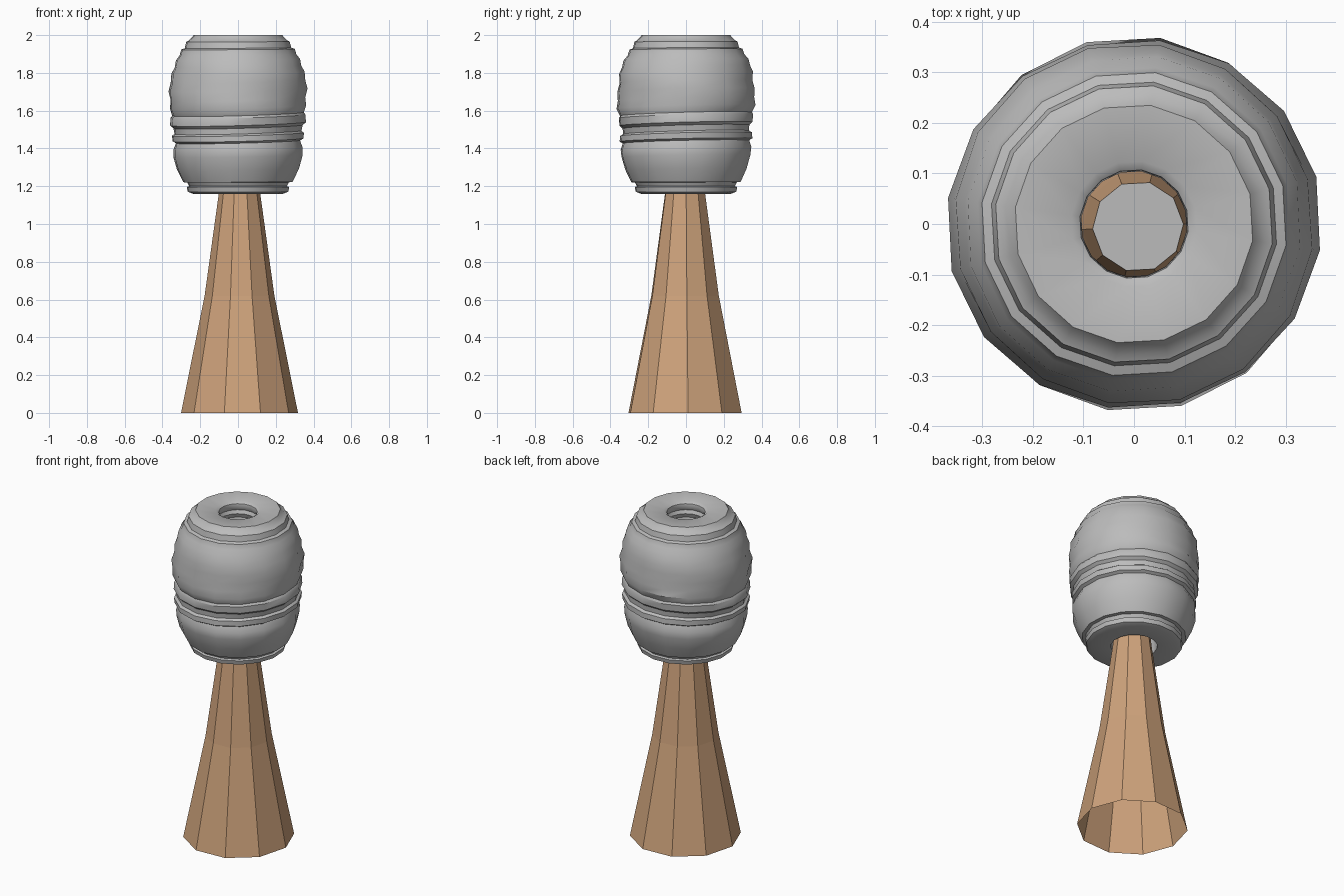
import bpy, bmesh, math

cube = bpy.data.objects.get("Cube")
if cube:
    bpy.data.objects.remove(cube, do_unlink=True)


def material(name, rgb):
    mat = bpy.data.materials.new(name)
    mat.use_nodes = True
    mat.diffuse_color = (*rgb, 1)
    mat.node_tree.nodes["Principled BSDF"].inputs["Base Color"].default_value = (*rgb, 1)
    return mat


grey = material("stone grey", (0.5, 0.5, 0.5))
tan = material("warm tan", (0.62, 0.365, 0.2))


def lathe(name, profile, sides, turn, mats, closed=False, cap=False, sway=None):
    """Turn (radius, height) points around z, optionally joining the ends."""
    bm = bmesh.new()
    rings = []
    for r, z in profile:
        ring = []
        for i in range(sides):
            a = math.radians(turn) + math.tau * i / sides
            dr, dz = sway(a, r, z) if sway else (0, 0)
            ring.append(bm.verts.new(((r + dr) * math.cos(a), (r + dr) * math.sin(a), z + dz)))
        rings.append(ring)
    pairs = list(zip(rings, rings[1:]))
    if closed:
        pairs.append((rings[-1], rings[0]))
    for low, high in pairs:
        for i in range(sides):
            j = (i + 1) % sides
            bm.faces.new((low[i], low[j], high[j], high[i]))
    if cap:
        bm.faces.new(rings[-1]).material_index = 1
    mesh = bpy.data.meshes.new(name)
    bm.to_mesh(mesh)
    bm.free()
    for mat in mats:
        mesh.materials.append(mat)
    obj = bpy.data.objects.new(name, mesh)
    bpy.context.collection.objects.link(obj)
    return obj


# Flared ten-sided handle, open underneath, with a grey top disc
handle = lathe("flared_handle", [(0.31, 0), (0.185, 0.62), (0.11, 1.16), (0.09, 1.34)],
               10, 3, [tan, grey], cap=True)
handle.location = (0.008, -0.005, 0)

# Barrel head: underside, lower rim, wrapped bands, upper steps
outer = [(0.13, 1.165), (0.24, 1.16), (0.268, 1.17), (0.274, 1.195), (0.262, 1.2),
         (0.272, 1.22), (0.292, 1.222), (0.325, 1.29), (0.345, 1.36), (0.347, 1.4),
         (0.335, 1.435), (0.352, 1.445), (0.353, 1.475), (0.338, 1.485), (0.342, 1.515),
         (0.359, 1.53), (0.36, 1.57), (0.352, 1.582), (0.368, 1.62), (0.362, 1.66),
         (0.369, 1.71), (0.357, 1.755), (0.357, 1.8), (0.34, 1.835), (0.333, 1.87),
         (0.312, 1.895), (0.303, 1.925), (0.284, 1.932), (0.276, 1.965),
         (0.262, 1.972), (0.244, 1.99), (0.237, 2.0)]
# Ribbed bore running down through the head
bore = [(0.125, 1.997), (0.108, 1.985), (0.105, 1.965), (0.115, 1.945), (0.105, 1.925),
        (0.115, 1.9), (0.106, 1.87), (0.12, 1.8), (0.125, 1.3)]


def wrap_sway(a, r, z):
    """Let the bands drift gently up and down, steady at both ends."""
    if r < 0.2:
        return 0, 0
    fade = max(0, math.sin(math.pi * (z - 1.2) / 0.78)) if 1.2 < z < 1.98 else 0
    return 0.004 * fade * math.sin(2 * a + 30 * z), 0.014 * fade * math.sin(a + 0.8)


head = lathe("wrapped_head", outer + bore, 16, 14.5, [grey], closed=True, sway=wrap_sway)
bpy.ops.object.select_all(action="DESELECT")
head.select_set(True)
bpy.context.view_layer.objects.active = head
bpy.ops.object.shade_smooth_by_angle(angle=math.radians(35))
